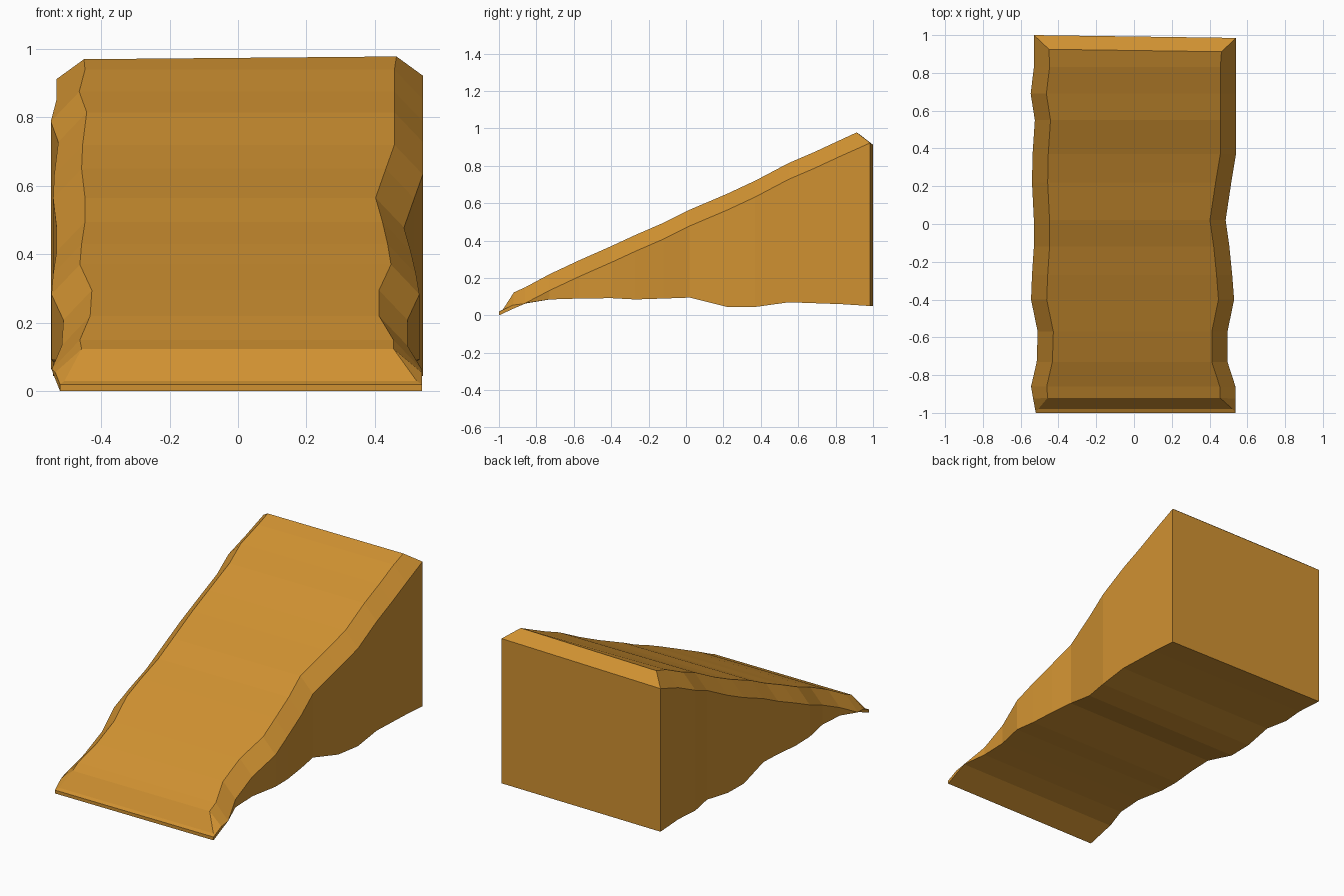
import bpy
import bmesh

default_cube = bpy.data.objects.get("Cube")
if default_cube:
    bpy.data.objects.remove(default_cube, do_unlink=True)


def make_material(name, color):
    mat = bpy.data.materials.new(name)
    mat.use_nodes = True
    mat.diffuse_color = color
    mat.node_tree.nodes["Principled BSDF"].inputs["Base Color"].default_value = color
    return mat


BEVEL = 0.083   # sideways width of the chamfer along both rims
DROP = 0.087    # height of that chamfer

# Wavy stations from front to back: y, left wall x, right wall x, top z, underside z
STATIONS = [
    (-.86, -.545, .537, .15, .065),
    (-.73, -.515, .495, .22, .085),
    (-.57, -.51, .495, .295, .09),
    (-.4, -.545, .53, .37, .092),
    (-.27, -.54, .52, .43, .085),
    (-.12, -.53, .505, .495, .09),
    (.02, -.53, .485, .565, .095),
    (.22, -.54, .515, .65, .045),
    (.37, -.537, .54, .72, .045),
    (.55, -.525, .54, .815, .07),
    (.69, -.547, .54, .875, .065),
    (.83, -.53, .54, .94, .06),
]


def section(y, left, right, top, base):
    """Six-point cross-section, running from bottom left over the top."""
    rim = top - DROP
    return [(left, y, base), (left, y, rim), (left + BEVEL, y, top),
            (right - BEVEL, y, top), (right, y, rim), (right, y, base)]


def build_ramp():
    # Front toe: thin lip, then a short sloped chamfer up to the slide surface
    lip = [(-.52, -1, 0), (-.52, -1, .02), (-.507, -.98, .03),
           (.522, -.98, .03), (.537, -1, .02), (.537, -1, 0)]
    toe = [(-.534, -.925, .035), (-.534, -.925, .055), (-.457, -.92, .123),
           (.455, -.92, .123), (.537, -.925, .055), (.537, -.925, .035)]
    # Back end: slightly skewed wall with a chamfered top edge
    back = [(-.53, 1, .05), (-.53, 1, .912), (-.45, .925, .97),
            (.463, .912, .978), (.54, .985, .922), (.54, .985, .05)]

    bm = bmesh.new()
    sections = [lip, toe] + [section(*s) for s in STATIONS] + [back]
    rings = [[bm.verts.new(p) for p in pts] for pts in sections]

    # Skin between neighbouring sections
    for a, b in zip(rings, rings[1:]):
        for i in range(len(a)):
            j = (i + 1) % len(a)
            bm.faces.new((a[i], a[j], b[j], b[i]))

    # Close both ends: upright wall plus chamfer strip
    for ring in (rings[0], rings[-1]):
        bm.faces.new((ring[0], ring[1], ring[4], ring[5]))
        bm.faces.new((ring[1], ring[2], ring[3], ring[4]))

    bmesh.ops.recalc_face_normals(bm, faces=bm.faces)
    mesh = bpy.data.meshes.new("ramp")
    bm.to_mesh(mesh)
    bm.free()
    mesh.materials.append(make_material("warm ochre", (0.63, 0.285, 0.031, 1)))
    ramp = bpy.data.objects.new("ramp", mesh)
    bpy.context.collection.objects.link(ramp)
    return ramp


build_ramp()
